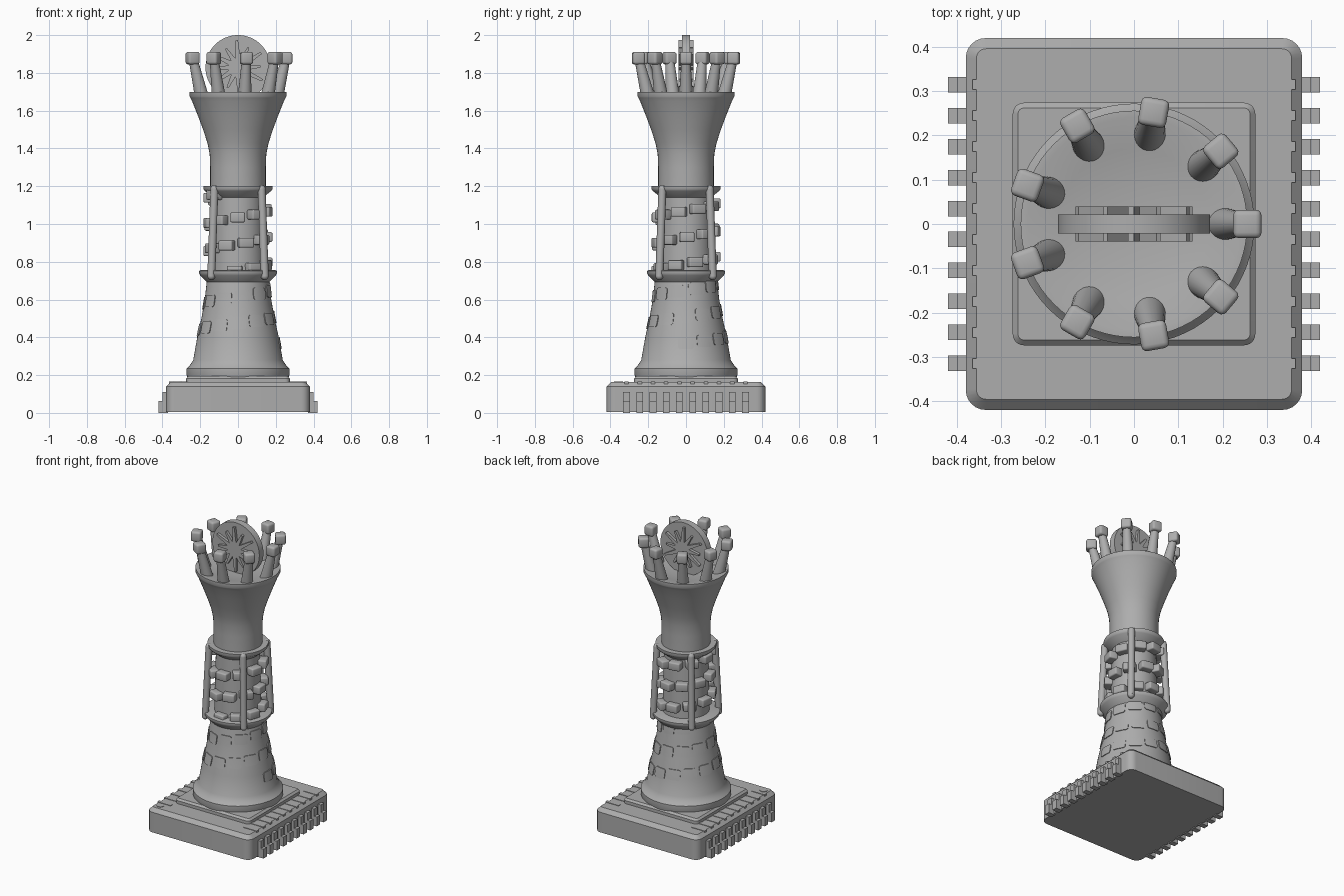
import bpy, bmesh, math
from mathutils import Matrix, Vector

if "Cube" in bpy.data.objects:
    bpy.data.objects.remove(bpy.data.objects["Cube"])

GREY = (0.42, 0.42, 0.42, 1)
mat = bpy.data.materials.new("plain grey")
mat.use_nodes = True
mat.diffuse_color = GREY
mat.node_tree.nodes["Principled BSDF"].inputs["Base Color"].default_value = GREY


def finish(name, bm, smooth=True):
    bmesh.ops.recalc_face_normals(bm, faces=bm.faces)
    mesh = bpy.data.meshes.new(name)
    bm.to_mesh(mesh)
    bm.free()
    mesh.materials.append(mat)
    ob = bpy.data.objects.new(name, mesh)
    bpy.context.collection.objects.link(ob)
    if smooth:
        bpy.ops.object.select_all(action='DESELECT')
        bpy.context.view_layer.objects.active = ob
        ob.select_set(True)
        bpy.ops.object.shade_smooth_by_angle(angle=math.radians(35))
    return ob


def lathe(name, profile, steps=72):
    bm = bmesh.new()
    verts = [bm.verts.new((r, 0, z)) for r, z in profile]
    edges = [bm.edges.new(pair) for pair in zip(verts, verts[1:])]
    bmesh.ops.spin(bm, geom=verts + edges, cent=(0, 0, 0), axis=(0, 0, 1),
                   angle=math.tau, steps=steps)
    bmesh.ops.remove_doubles(bm, verts=bm.verts, dist=0.0002)
    return finish(name, bm)


def box(name, centre, size, turn=0, bevel=0):
    bm = bmesh.new()
    bmesh.ops.create_cube(bm, size=1, matrix=Matrix.Diagonal((*size, 1)))
    if bevel:
        bmesh.ops.bevel(bm, geom=bm.edges[:], offset=bevel, segments=3,
                        profile=0.5, affect='EDGES')
    bm.transform(Matrix.Translation(centre) @ Matrix.Rotation(turn, 4, 'Z'))
    return finish(name, bm, bool(bevel))


def rounded_slab(name, half, z0, z1, corner, chamfer):
    """Slab with rounded corners and a chamfered top edge."""
    bm = bmesh.new()
    bmesh.ops.create_cube(bm, size=1, matrix=Matrix.Translation((0, 0, (z0 + z1) / 2))
                          @ Matrix.Diagonal((half[0] * 2, half[1] * 2, z1 - z0, 1)))
    upright = [e for e in bm.edges if abs(e.verts[0].co.z - e.verts[1].co.z) > 0.001]
    bmesh.ops.bevel(bm, geom=upright, offset=corner, segments=6, profile=0.5, affect='EDGES')
    rim = [e for e in bm.edges if all(v.co.z > z1 - 0.0001 for v in e.verts)]
    bmesh.ops.bevel(bm, geom=rim, offset=chamfer, segments=1, affect='EDGES')
    return finish(name, bm)


def rod(name, a, b, r1, r2, segs=24):
    a, b = Vector(a), Vector(b)
    bm = bmesh.new()
    bmesh.ops.create_cone(bm, cap_ends=True, segments=segs, radius1=r1, radius2=r2,
                          depth=(b - a).length)
    bm.transform(Matrix.Translation((a + b) / 2)
                 @ (b - a).to_track_quat('Z', 'Y').to_matrix().to_4x4())
    return finish(name, bm)


def polar(r, a, z):
    return Vector((r * math.cos(a), r * math.sin(a), z))


# Chip base with legs and lead strips
rounded_slab("chip_base", (0.38, 0.42), 0.006, 0.163, 0.045, 0.024)
rounded_slab("plinth_plate", (0.274, 0.274), 0.16, 0.195, 0.025, 0.012)
for i in range(10):
    y = 0.07 * (i - 4.5)
    for s, side in ((1, "left"), (-1, "right")):
        box(f"leg_upper_{side}", (s * 0.385, y, 0.055), (0.03, 0.035, 0.11))
        box(f"leg_foot_{side}", (s * 0.395, y, 0.031), (0.05, 0.035, 0.062))
        box(f"lead_strip_{side}", (s * 0.316, y, 0.158), (0.098, 0.022, 0.016))
rod("corner_dot", (-0.32, -0.357, 0.15), (-0.32, -0.357, 0.166), 0.023, 0.023, 32)

# Flared lower body
BODY = [(0.237, 0.28), (0.216, 0.4), (0.194, 0.5), (0.176, 0.6), (0.165, 0.7), (0.16, 0.73)]
lathe("lower_body", [(0, 0.18), (0.265, 0.18), (0.272, 0.2), (0.272, 0.235), (0.256, 0.25)]
      + BODY + [(0, 0.73)])

# Caged column between two collars
lathe("lower_collar", [(0, 0.69), (0.162, 0.69), (0.2, 0.728), (0.206, 0.74),
                       (0.206, 0.752), (0.195, 0.756), (0, 0.756)])
lathe("column", [(0, 0.74), (0.142, 0.74), (0.132, 1.19), (0, 1.19)])
lathe("upper_collar", [(0, 1.14), (0.132, 1.14), (0.176, 1.175), (0.183, 1.185),
                       (0.183, 1.202), (0, 1.202)])
for i in range(4):
    a = math.radians(45 + 90 * i)
    low, high = polar(0.2, a, 0.725), polar(0.177, a, 1.185)
    rod("cage_bar", low, high, 0.021, 0.021)
    for end in (low, high):
        bm = bmesh.new()
        bmesh.ops.create_uvsphere(bm, u_segments=20, v_segments=12, radius=0.021,
                                  matrix=Matrix.Translation(end))
        finish("cage_bar_end", bm)


def body_radius(z):
    for (r0, z0), (r1, z1) in zip(BODY, BODY[1:]):
        if z <= z1:
            return r0 + (r1 - r0) * (z - z0) / (z1 - z0)
    return 0.15


def tile(a, z, width, height):
    """Thin rounded plate bent to follow the flared body."""
    bm = bmesh.new()
    bmesh.ops.create_grid(bm, x_segments=6, y_segments=2, size=0.5)
    corners = [v for v in bm.verts if len(v.link_edges) == 2]
    bmesh.ops.bevel(bm, geom=corners, offset=0.18, segments=3, profile=0.5, affect='VERTICES')
    ring = bmesh.ops.extrude_face_region(bm, geom=bm.faces[:])["geom"]
    outer = {v for v in ring if isinstance(v, bmesh.types.BMVert)}
    for v in bm.verts:
        zz = z + v.co.y * height
        r = body_radius(zz)
        v.co = polar(r + (0.005 if v in outer else -0.004), a + v.co.x * width / r, zz)
    finish("body_tile", bm)


# One rising spiral of keys: tiles on the body, blocks on the column
turn = 0.0
while True:
    z = 0.37 + 0.14 * turn / math.tau
    if z > 1.16:
        break
    if z < 0.7:
        tile(turn, z, 0.082, 0.064)
    elif z > 0.752:
        box("column_key", polar(0.153, turn, z), (0.056, 0.078, 0.052), turn, 0.008)
    turn += 0.1 / body_radius(z)

# Flared crown cup with a shallow dish
lathe("crown_cup", [(0, 1.19), (0.147, 1.19), (0.147, 1.3), (0.15, 1.37), (0.162, 1.43),
                    (0.185, 1.5), (0.215, 1.58), (0.243, 1.65), (0.252, 1.668),
                    (0.256, 1.675), (0.256, 1.7), (0.24, 1.7), (0.17, 1.683),
                    (0.09, 1.672), (0, 1.668)])

# Nine crown prongs with square rounded caps
for i in range(9):
    a = math.radians(40 * i)
    rod("crown_prong", polar(0.203, a, 1.67), polar(0.25, a, 1.86), 0.037, 0.024)
    box("prong_cap", polar(0.256, a, 1.878), (0.064, 0.064, 0.066), a, 0.013)

# Medallion disc with a raised starburst on both faces
HUB = Vector((0, 0, 1.828))
rod("medallion", HUB + Vector((0, 0.022, 0)), HUB - Vector((0, 0.022, 0)), 0.172, 0.172, 72)
bm = bmesh.new()
points = []
for i in range(24):
    r = 0.05 if i % 2 else (0.145 if i % 4 else 0.12)
    a = math.tau * i / 24
    points.append(bm.verts.new(HUB + Vector((r * math.cos(a), -0.04, r * math.sin(a)))))
    if i % 2 == 0:
        # blunt tip
        a += 0.09
        points.append(bm.verts.new(HUB + Vector((r * math.cos(a), -0.04, r * math.sin(a)))))
star = bm.faces.new(points)
moved = bmesh.ops.extrude_face_region(bm, geom=[star])["geom"]
bmesh.ops.translate(bm, vec=(0, 0.08, 0),
                    verts=[v for v in moved if isinstance(v, bmesh.types.BMVert)])
finish("starburst", bm, False)
